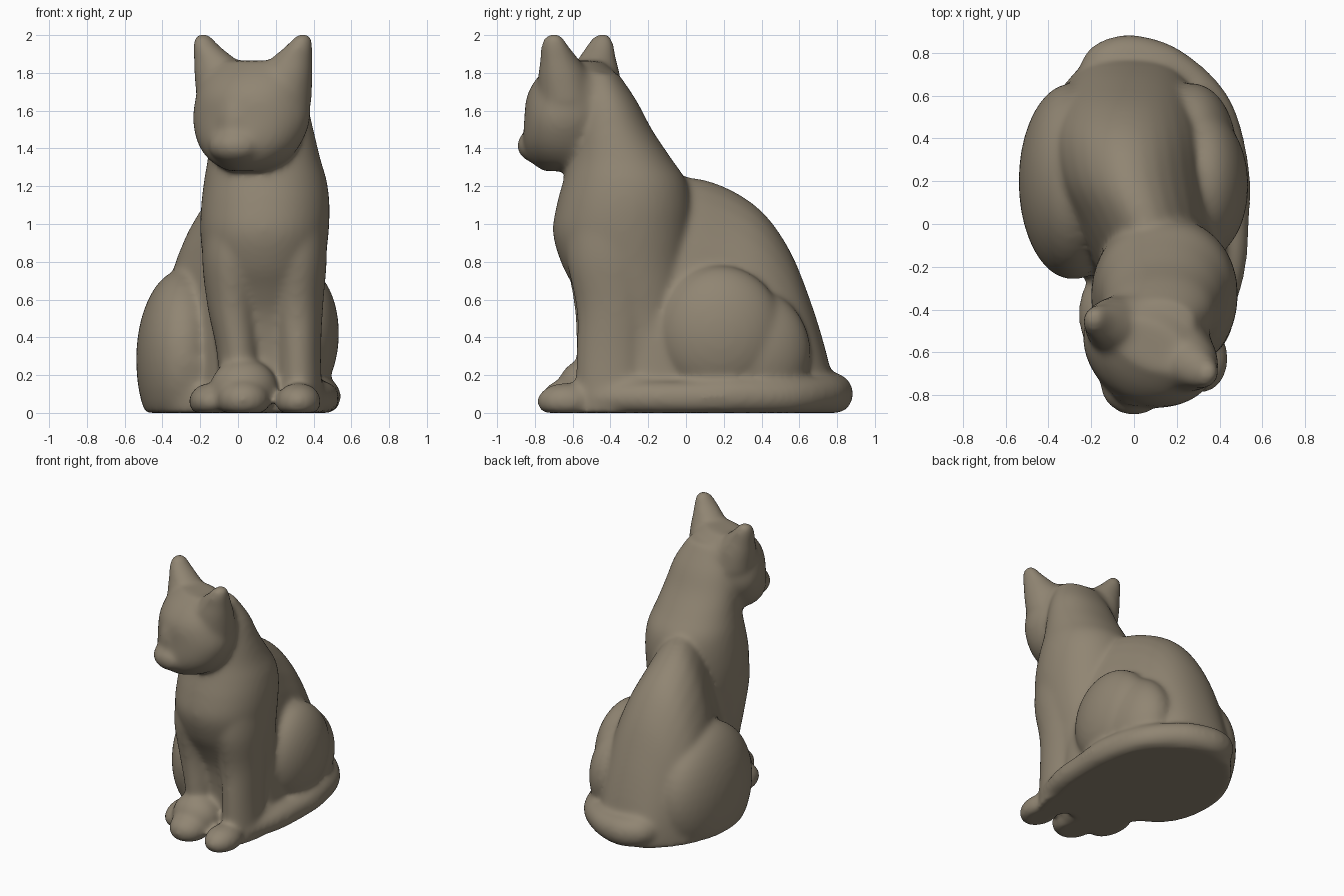
import bpy
import bmesh
from math import cos, sin, pi, radians
from mathutils import Matrix, Vector

cube = bpy.data.objects.get("Cube")
if cube:
    bpy.data.objects.remove(cube, do_unlink=True)

parts = []
SIDES = 40


def add_part(name, bm, matrix):
    """Turn a bmesh into an object that rests on the ground."""
    bm.transform(matrix)
    for v in bm.verts:
        v.co.z = max(v.co.z, 0)
    bmesh.ops.recalc_face_normals(bm, faces=bm.faces)
    mesh = bpy.data.meshes.new(name)
    bm.to_mesh(mesh)
    bm.free()
    obj = bpy.data.objects.new(name, mesh)
    bpy.context.collection.objects.link(obj)
    parts.append(obj)


def spline(rows, steps):
    """Pass a smooth curve through rows of numbers."""
    rows = [Vector(row) for row in rows]
    ends = [rows[0]] + rows + [rows[-1]]
    result = []
    for a, b, c, d in zip(ends, ends[1:], ends[2:], ends[3:]):
        for i in range(steps):
            t = i / steps
            result.append(b + (c - a) * t / 2 + (a - b * 2.5 + c * 2 - d / 2) * t * t
                          + (b * 3 - a - c * 3 + d) * t ** 3 / 2)
    return result + [rows[-1]]


def ellipsoid(name, center, radii, matrix=Matrix()):
    bm = bmesh.new()
    bmesh.ops.create_uvsphere(bm, u_segments=SIDES, v_segments=SIDES // 2, radius=1)
    add_part(name, bm, matrix @ Matrix.Translation(center) @ Matrix.Diagonal((*radii, 1)))


def loft(name, rings, power=2.0, matrix=Matrix()):
    """Stack rounded slices, each given as height, x range, y range."""
    bm = bmesh.new()
    loops = []
    for z, x0, x1, y0, y1 in spline(rings, 4):
        loop = []
        for i in range(SIDES):
            c, s = cos(2 * pi * i / SIDES), sin(2 * pi * i / SIDES)
            k = (abs(c) ** power + abs(s) ** power) ** (-1 / power)
            loop.append(bm.verts.new(((x0 + x1 + (x1 - x0) * c * k) / 2,
                                      (y0 + y1 + (y1 - y0) * s * k) / 2, z)))
        loops.append(loop)
    for low, high in zip(loops, loops[1:]):
        for i in range(SIDES):
            j = (i + 1) % SIDES
            bm.faces.new((low[i], low[j], high[j], high[i]))
    bm.faces.new(loops[0][::-1])
    bm.faces.new(loops[-1])
    add_part(name, bm, matrix)


def chain(name, points):
    """Rounded tapering tube made from closely spaced balls on a smooth path."""
    bm = bmesh.new()
    for p in spline(points, 8):
        bmesh.ops.create_icosphere(bm, subdivisions=3, radius=p.w,
                                   matrix=Matrix.Translation(p.xyz))
    add_part(name, bm, Matrix())


# Hindquarters: arched slices from the chest to the rump
lengthwise = Matrix(((1, 0, 0, 0), (0, 0, 1, 0), (0, 1, 0, 0), (0, 0, 0, 1)))
loft("hindquarters", [
    (-.4, -.08, .36, -1.1, 1.1),
    (-.2, -.2, .43, -1.22, 1.22),
    (0, -.31, .42, -1.25, 1.25),
    (.2, -.42, .4, -1.2, 1.2),
    (.4, -.45, .38, -1.07, 1.07),
    (.55, -.4, .33, -.86, .86),
    (.66, -.32, .27, -.59, .59),
    (.74, -.25, .2, -.33, .33),
    (.78, -.2, .12, -.15, .15)], power=2.05, matrix=lengthwise)
loft("base", [(0, -.42, .44, -.36, .78), (.14, -.41, .43, -.34, .75)])

# Upright chest and neck
loft("chest_and_neck", [
    (0, -.06, .4, -.48, .02),
    (.3, -.08, .41, -.49, .02),
    (.5, -.12, .42, -.52, .02),
    (.64, -.15, .44, -.58, .02),
    (.78, -.18, .46, -.655, .02),
    (.95, -.2, .48, -.705, .03),
    (1.1, -.195, .485, -.685, .03),
    (1.23, -.18, .47, -.65, 0),
    (1.35, -.16, .435, -.62, -.08),
    (1.5, -.14, .4, -.6, -.18),
    (1.65, -.11, .36, -.58, -.26),
    (1.8, -.07, .28, -.57, -.36)], power=2.1)

# Front legs and paws
loft("right_front_leg", [
    (0, -.1, .13, -.58, -.2),
    (.3, -.11, .12, -.58, -.2),
    (.55, -.16, .11, -.59, -.18),
    (.8, -.19, .13, -.63, -.16),
    (1, -.18, .16, -.63, -.12)])
loft("left_front_leg", [
    (0, .2, .45, -.59, -.2),
    (.3, .2, .44, -.58, -.2),
    (.55, .17, .45, -.58, -.18),
    (.8, .14, .47, -.63, -.16),
    (1, .12, .47, -.63, -.12)])
ellipsoid("left_front_paw", (.32, -.63, .06), (.12, .16, .1))
ellipsoid("right_front_paw", (.03, -.62, .07), (.14, .15, .11))
ellipsoid("right_wrist", (.03, -.53, .13), (.18, .15, .155))

# Haunches and hind feet
ellipsoid("right_haunch", (-.29, .2, .28), (.25, .46, .48))
loft("right_haunch_base", [(0, -.47, 0, -.22, .6), (.28, -.54, 0, -.26, .64)])
ellipsoid("left_haunch", (.33, .18, .42), (.205, .34, .36))
ellipsoid("left_haunch_rear", (.27, .34, .32), (.21, .32, .34))
ellipsoid("right_hind_foot", (-.14, -.42, .06), (.12, .2, .1))
ellipsoid("left_hind_foot", (.35, -.26, .1), (.12, .24, .12))

# Tail curled round the left side
chain("tail", [
    (-.16, .68, .11, .11), (-.12, .75, .11, .11), (0, .775, .1, .11),
    (.18, .72, .1, .1), (.36, .54, .09, .1), (.44, .26, .09, .1),
    (.45, 0, .08, .09), (.43, -.22, .08, .09), (.37, -.45, .08, .08)])

# Wedge-shaped head turned towards the right
turn = Matrix.Translation((.08, -.57, 0)) @ Matrix.Rotation(radians(-26), 4, "Z")
loft("head", [
    (1.28, -.1, .1, -.2, .1),
    (1.33, -.2, .2, -.26, .15),
    (1.42, -.28, .28, -.29, .2),
    (1.55, -.325, .325, -.28, .24),
    (1.68, -.31, .31, -.265, .24),
    (1.78, -.28, .28, -.2, .2),
    (1.865, -.2, .2, -.1, .1)], power=1.9, matrix=turn)
ellipsoid("muzzle", (0, -.21, 1.415), (.15, .135, .1), turn)
ellipsoid("nose_bridge", (0, -.17, 1.53), (.13, .13, .2), turn)

# Broad triangular ears
for name, side in (("left_ear", 1), ("right_ear", -1)):
    mirror = turn @ Matrix.Diagonal((side, 1, 1, 1))
    loft(name, [
        (1.64, 0, .32, -.14, .17),
        (1.78, .03, .335, -.13, .14),
        (1.87, .11, .34, -.1, .1),
        (1.94, .2, .345, -.08, .07),
        (1.985, .245, .34, -.055, .05),
        (2.005, .265, .32, -.03, .03)], matrix=mirror)

# Fuse all the parts into one soft sculpted surface
bpy.ops.object.select_all(action="DESELECT")
for part in parts:
    part.select_set(True)
bpy.context.view_layer.objects.active = parts[0]
bpy.ops.object.join()
cat = bpy.context.object
cat.name = cat.data.name = "sitting_cat"
remesh = cat.modifiers.new("fuse", "REMESH")
remesh.mode = "VOXEL"
remesh.voxel_size = .016
soften = cat.modifiers.new("soften", "SMOOTH")
soften.factor = .5
soften.iterations = 20
bpy.ops.object.convert(target="MESH")
cat = bpy.context.object

# Clay colour and smooth shading
clay = bpy.data.materials.new("warm_clay")
clay.use_nodes = True
colour = (.28, .235, .17, 1)
clay.diffuse_color = colour
clay.node_tree.nodes["Principled BSDF"].inputs["Base Color"].default_value = colour
cat.data.materials.clear()
cat.data.materials.append(clay)
bpy.ops.object.shade_smooth_by_angle(angle=radians(60))
